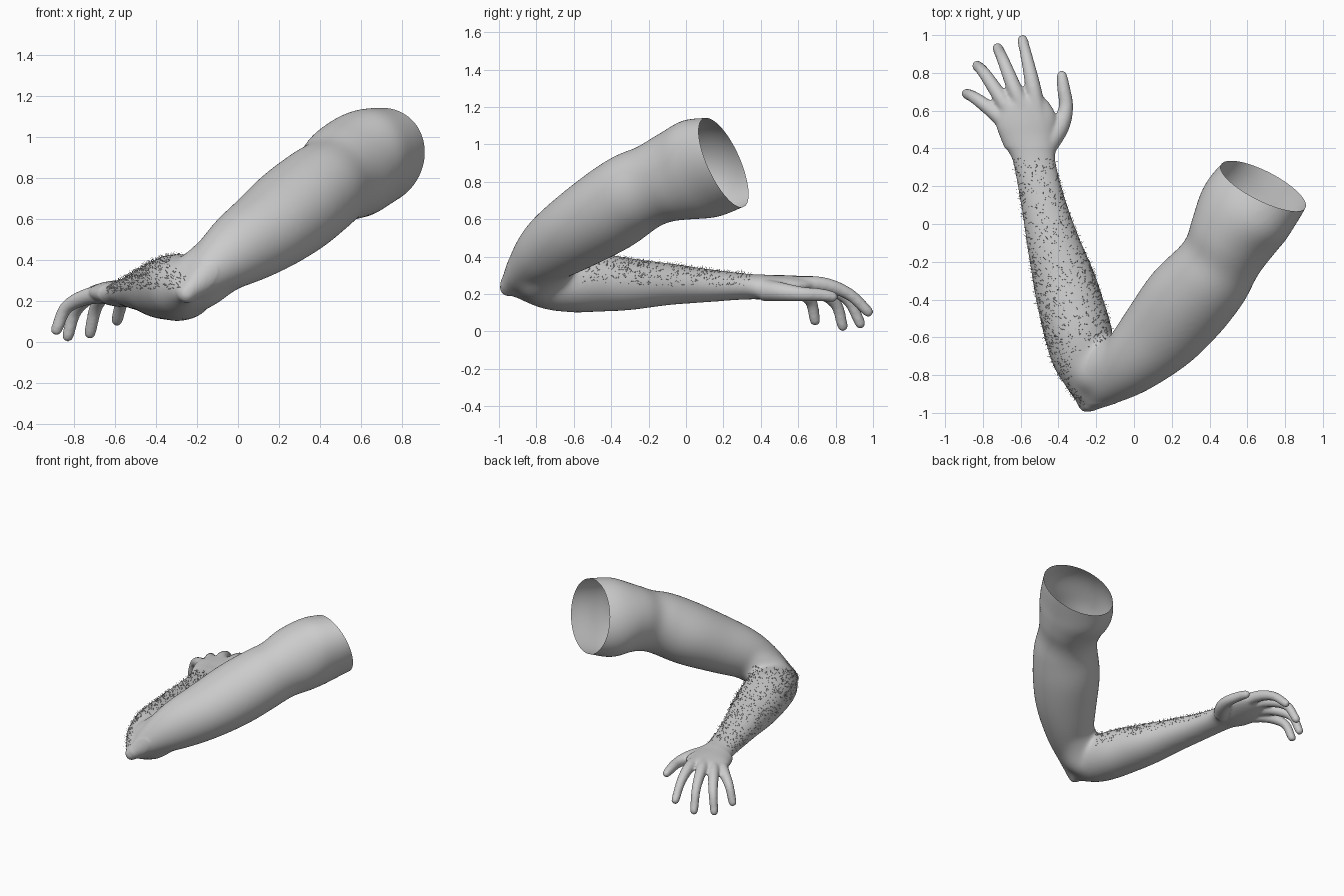
import bpy, bmesh, random
from mathutils import Vector, Matrix
from math import sin, cos, tau

if "Cube" in bpy.data.objects:
    bpy.data.objects.remove(bpy.data.objects["Cube"])

random.seed(4)
Z = Vector((0, 0, 1))


def spline(rows, steps=6):
    """Catmull-Rom through rows of (x, y, z, half width, half height, skew)."""
    rows = [Vector((*r, 0)[:6]) for r in rows]
    pts = [rows[0] * 2 - rows[1]] + rows + [rows[-1] * 2 - rows[-2]]
    out = []
    for i in range(1, len(pts) - 2):
        a, b, c, d = pts[i - 1:i + 3]
        for k in range(steps):
            t = k / steps
            out.append(0.5 * (2 * b + (c - a) * t + (2 * a - 5 * b + 4 * c - d) * t * t
                              + (3 * b - a - 3 * c + d) * t ** 3))
    return out + [rows[-1]]


def xyz(v):
    return Vector(v[:3])


def loft(bm, rows, n=32):
    """Closed elliptical tube along the rows, with a ball on each end."""
    s = spline(rows)
    rings = []
    for i, p in enumerate(s):
        tan = (xyz(s[min(i + 1, len(s) - 1)]) - xyz(s[max(i - 1, 0)])).normalized()
        side = tan.cross(Z).normalized()
        up = side.cross(tan)
        ring = []
        for k in range(n):
            c, q = cos(tau * k / n), sin(tau * k / n)
            ring.append(bm.verts.new(xyz(p) + side * p[3] * c + up * (p[4] * q + p[5] * c)))
        rings.append(ring)
    for r, q in zip(rings, rings[1:]):
        for k in range(n):
            bm.faces.new((r[k], r[(k + 1) % n], q[(k + 1) % n], q[k]))
    bm.faces.new(rings[0][::-1])
    bm.faces.new(rings[-1])
    for r in (rows[0], rows[-1]):
        bmesh.ops.create_uvsphere(bm, u_segments=16, v_segments=10,
                                  radius=min(r[3], r[4]) * 0.98,
                                  matrix=Matrix.Translation(r[:3]))


def finger(bm, pts, radii):
    loft(bm, [(*p, r, r) for p, r in zip(pts, radii)], 16)


bm = bmesh.new()
# upper arm, running past the shoulder opening
loft(bm, [(-.23, -.94, .255, .055, .055), (-.12, -.83, .355, .13, .13),
          (0, -.72, .445, .18, .18), (.15, -.57, .545, .222, .208),
          (.28, -.415, .645, .24, .226), (.395, -.285, .735, .228, .225),
          (.465, -.175, .785, .215, .22), (.522, -.065, .828, .236, .243),
          (.595, .07, .868, .262, .265, .045), (.69, .2, .9, .25, .242, .06),
          (.77, .34, .94, .235, .23, .06)])
# rounded elbow bridging the two
loft(bm, [(-.3, -.6, .26, .15, .14), (-.255, -.72, .27, .15, .14),
          (-.19, -.785, .3, .14, .145), (-.1, -.75, .37, .15, .15),
          (0, -.7, .445, .16, .17)])
# forearm, wrist and palm
loft(bm, [(-.25, -.95, .235, .05, .048), (-.255, -.87, .253, .098, .1),
          (-.265, -.75, .262, .157, .147), (-.29, -.6, .265, .18, .165),
          (-.33, -.45, .26, .177, .156), (-.37, -.3, .252, .167, .14),
          (-.428, -.1, .252, .142, .114), (-.478, .1, .245, .122, .092),
          (-.522, .3, .24, .114, .072), (-.535, .38, .238, .122, .068),
          (-.556, .46, .235, .145, .066), (-.572, .55, .24, .16, .06),
          (-.59, .63, .247, .13, .048), (-.6, .67, .247, .09, .036)])
# fingers
slim = (.045, .041, .033, .029)
finger(bm, [(-.5, .55, .25), (-.535, .73, .25), (-.565, .87, .2), (-.59, .974, .105)], slim)
finger(bm, [(-.56, .55, .25), (-.63, .71, .25), (-.69, .86, .175), (-.722, .932, .042)], slim)
finger(bm, [(-.61, .52, .24), (-.7, .66, .235), (-.79, .795, .155), (-.83, .838, .028)], slim)
finger(bm, [(-.64, .49, .23), (-.74, .59, .218), (-.838, .665, .165), (-.885, .69, .058)], slim)
finger(bm, [(-.46, .42, .22), (-.39, .52, .21), (-.36, .62, .2), (-.373, .72, .195),
            (-.382, .785, .185)], (.06, .05, .039, .035, .029))
bmesh.ops.recalc_face_normals(bm, faces=bm.faces[:])
me = bpy.data.meshes.new("arm")
bm.to_mesh(me)
bm.free()
arm = bpy.data.objects.new("arm", me)
bpy.context.collection.objects.link(arm)

# fuse into one skin
rem = arm.modifiers.new("fuse", 'REMESH')
rem.mode = 'VOXEL'
rem.voxel_size = 0.01
smo = arm.modifiers.new("soften", 'SMOOTH')
smo.factor = 0.5
smo.iterations = 7
dg = bpy.context.evaluated_depsgraph_get()
skin = bpy.data.meshes.new_from_object(arm.evaluated_get(dg))
arm.modifiers.clear()
arm.data = skin

# soften the arm further, then cut the shoulder open
bm = bmesh.new()
bm.from_mesh(skin)
soft = [v for v in bm.verts if not (v.co.y > .4 and v.co.x < 0) and v.co.y > -.95]
for _ in range(30):
    bmesh.ops.smooth_vert(bm, verts=soft, factor=.5,
                          use_axis_x=True, use_axis_y=True, use_axis_z=True)
bmesh.ops.bisect_plane(bm, geom=bm.verts[:] + bm.edges[:] + bm.faces[:],
                       plane_co=(.69, .2, .9), plane_no=(.37, .88, .32), clear_outer=True)
for f in bm.faces:
    f.smooth = True
bm.normal_update()

# hair on the upper side of the forearm
spots = []
for f in bm.faces:
    c = f.calc_center_median()
    crease = -.27 + (c.y + .99) / 3 if c.y < -.57 else -.08
    low = c.y < -.5 and c.z > .43 + min(0, c.y + .65) * .35
    if -.97 < c.y < .35 and c.x < crease and f.normal.z > -.05 and not low:
        spots.append((c.copy(), f.normal.copy()))
bm.to_mesh(skin)
bm.free()

hb = bmesh.new()
for c, nrm in random.sample(spots, min(1150, len(spots))):
    jitter = Vector([random.uniform(-.7, .7) for _ in range(3)])
    d = (nrm * .7 + jitter + Vector((-.1, .3, 0))).normalized()
    if d.dot(nrm) < .2:
        d = (d + nrm * .6).normalized()
    u = d.orthogonal().normalized()
    v = d.cross(u)
    base = [hb.verts.new(c + (u * cos(tau * k / 3) + v * sin(tau * k / 3)) * .0013)
            for k in range(3)]
    tip = hb.verts.new(c + d * random.uniform(.012, .026))
    for k in range(3):
        hb.faces.new((base[k], base[(k + 1) % 3], tip))
hm = bpy.data.meshes.new("forearm_hair")
hb.to_mesh(hm)
hb.free()
bpy.context.collection.objects.link(bpy.data.objects.new("forearm_hair", hm))
